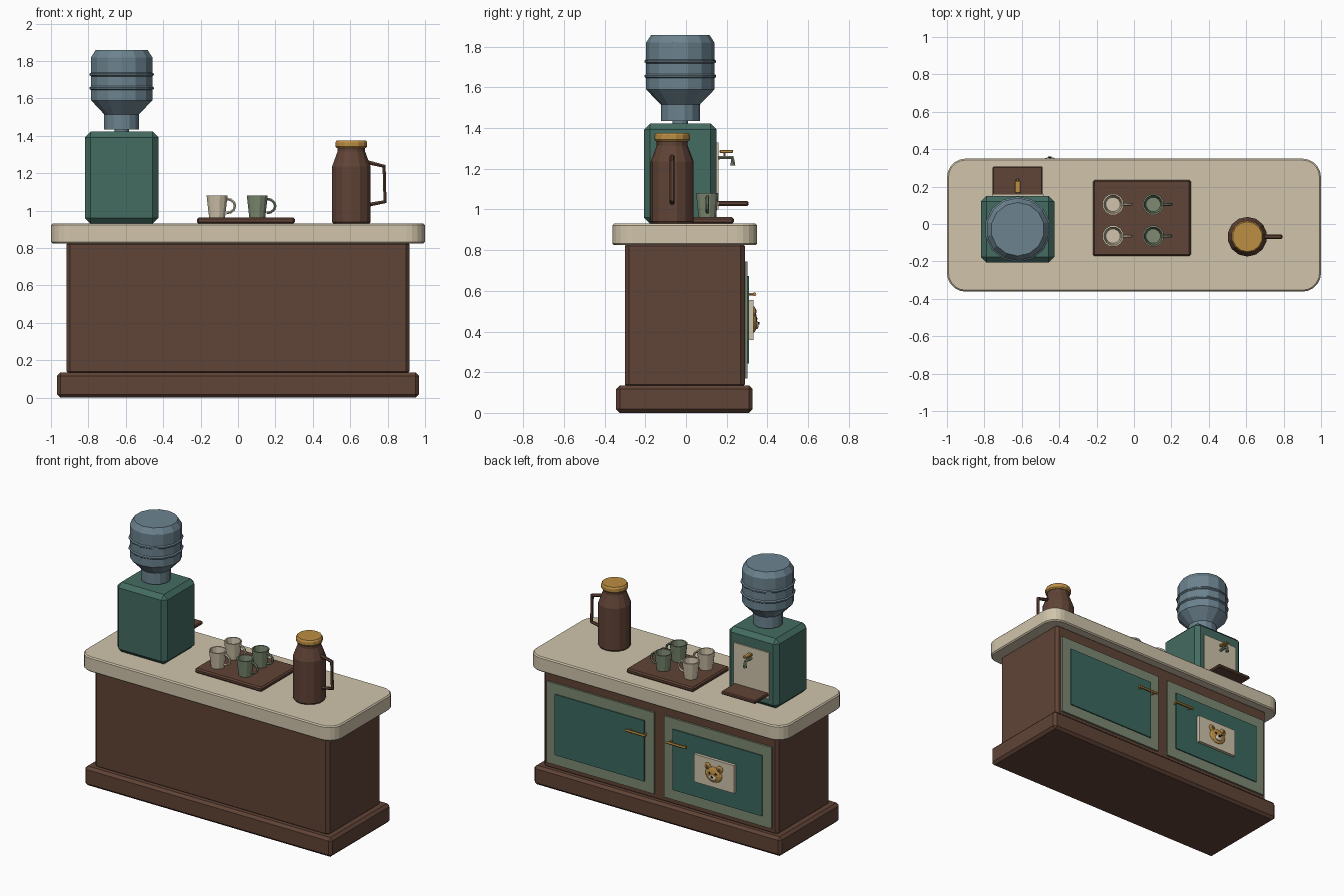
import bpy, bmesh, math
from mathutils import Matrix, Vector

cube = bpy.data.objects.get("Cube")
if cube:
    bpy.data.objects.remove(cube, do_unlink=True)


def material(name, *rgb):
    """Flat colour from 0-255 screen values, stored as linear."""
    lin = [((c / 255 + 0.055) / 1.055) ** 2.4 for c in rgb] + [1]
    m = bpy.data.materials.new(name)
    m.use_nodes = True
    m.diffuse_color = lin
    bsdf = next(n for n in m.node_tree.nodes if n.type == 'BSDF_PRINCIPLED')
    bsdf.inputs["Base Color"].default_value = lin
    return m


BROWN = material("dark wood", 96, 67, 54)
CREAM = material("cream stone", 208, 196, 171)
GREEN = material("dispenser green", 68, 108, 97)
TEAL = material("door teal", 60, 104, 95)
OLIVE = material("sage green", 125, 138, 114)
BLUE = material("bottle blue", 108, 131, 143)
GOLD = material("ochre gold", 188, 142, 68)
DARK = material("near black", 40, 28, 24)


def add(name, bm, mat):
    bmesh.ops.recalc_face_normals(bm, faces=bm.faces[:])
    me = bpy.data.meshes.new(name)
    bm.to_mesh(me)
    bm.free()
    me.materials.append(mat)
    ob = bpy.data.objects.new(name, me)
    bpy.context.collection.objects.link(ob)
    return ob


def box(name, mat, x, y, z, bevel=0, corner=0):
    """Box from (min, max) spans; corner rounds the upright edges."""
    bm = bmesh.new()
    size = [b - a for a, b in (x, y, z)]
    mid = [(a + b) / 2 for a, b in (x, y, z)]
    bmesh.ops.create_cube(bm, size=1, matrix=Matrix.Translation(mid) @ Matrix.Diagonal((*size, 1)))
    if corner:
        upright = [e for e in bm.edges if abs(e.verts[0].co.z - e.verts[1].co.z) > 1e-4]
        bmesh.ops.bevel(bm, geom=upright, offset=corner, segments=5, profile=0.5, affect='EDGES')
    if bevel:
        edges = bm.edges[:]
        if corner:
            edges = [e for e in edges if abs(e.verts[0].co.z - e.verts[1].co.z) < 1e-4]
        bmesh.ops.bevel(bm, geom=edges, offset=bevel, segments=1, affect='EDGES')
    return add(name, bm, mat)


def lathe(name, mat, profile, at, sides=12):
    """Spin (radius, height) points about the vertical; both ends are capped."""
    bm = bmesh.new()
    rings = []
    for r, z in profile:
        rings.append([bm.verts.new((at[0] + r * math.cos(a), at[1] + r * math.sin(a), z))
                      for a in (math.tau * (i + 0.5) / sides for i in range(sides))])
    for low, high in zip(rings, rings[1:]):
        for i in range(sides):
            j = (i + 1) % sides
            bm.faces.new((low[i], low[j], high[j], high[i]))
    bm.faces.new(rings[0])
    bm.faces.new(rings[-1])
    return add(name, bm, mat)


def tube(name, mat, points, radius, resolution=1):
    """Round bar along a path, turned into a mesh."""
    cu = bpy.data.curves.new(name + " path", 'CURVE')
    cu.dimensions = '3D'
    cu.bevel_depth = radius
    cu.bevel_resolution = resolution
    cu.use_fill_caps = True
    sp = cu.splines.new('POLY')
    sp.points.add(len(points) - 1)
    for p, co in zip(sp.points, points):
        p.co = (*co, 1)
    tmp = bpy.data.objects.new(name + " path", cu)
    bpy.context.collection.objects.link(tmp)
    bpy.context.view_layer.update()
    me = bpy.data.meshes.new_from_object(tmp.evaluated_get(bpy.context.evaluated_depsgraph_get()))
    bpy.data.objects.remove(tmp, do_unlink=True)
    bm = bmesh.new()
    bm.from_mesh(me)
    bpy.data.meshes.remove(me)
    for f in bm.faces:
        f.material_index = 0
        f.smooth = False
    return add(name, bm, mat)


def ball(name, mat, at, scale):
    bm = bmesh.new()
    bmesh.ops.create_uvsphere(bm, u_segments=12, v_segments=8, radius=1,
                              matrix=Matrix.Translation(at) @ Matrix.Diagonal((*scale, 1)))
    return add(name, bm, mat)


# Counter body
box("plinth", BROWN, (-0.967, 0.967), (-0.343, 0.328), (0, 0.135), 0.018)
box("cabinet", BROWN, (-0.917, 0.917), (-0.301, 0.289), (0.12, 0.84), 0.02)
box("countertop", CREAM, (-1, 1), (-0.362, 0.35), (0.825, 0.93), 0.008, 0.1)

# Cabinet doors with raised panels and bar handles on the back
for side, label in ((1, "left"), (-1, "right")):
    def span(a, b):
        return tuple(sorted((side * a, side * b)))
    box(label + "_door_frame", OLIVE, span(0.04, 0.88), (0.28, 0.302), (0.17, 0.745))
    box(label + "_door_panel", TEAL, span(0.11, 0.81), (0.3, 0.31), (0.243, 0.672))
    tube(label + "_door_handle", GOLD, [(side * 0.08, 0.337, 0.583), (side * 0.235, 0.337, 0.583)], 0.009)
    for x in (0.1, 0.215):
        tube(label + "_handle_post", GOLD, [(side * x, 0.3, 0.583), (side * x, 0.337, 0.583)], 0.006)

# Bear plaque
bx = -0.45
box("plaque", CREAM, (bx - 0.157, bx + 0.157), (0.305, 0.331), (0.358, 0.555))
ball("bear_head", GOLD, (bx, 0.333, 0.45), (0.066, 0.016, 0.055))
ball("bear_muzzle", CREAM, (bx, 0.347, 0.432), (0.029, 0.01, 0.021))
ball("bear_nose", DARK, (bx, 0.357, 0.441), (0.01, 0.005, 0.007))
for s in (-1, 1):
    ball("bear_ear", GOLD, (bx + s * 0.047, 0.333, 0.498), (0.025, 0.011, 0.025))
    ball("bear_inner_ear", BROWN, (bx + s * 0.047, 0.342, 0.498), (0.013, 0.004, 0.013))
    ball("bear_eye", DARK, (bx + s * 0.024, 0.346, 0.462), (0.007, 0.005, 0.007))

# Water dispenser
wx, wy = -0.622, -0.028
box("dispenser_body", GREEN, (wx - 0.196, wx + 0.196), (wy - 0.179, wy + 0.179), (0.93, 1.422), 0.03)
box("dispenser_panel", CREAM, (wx - 0.138, wx + 0.138), (0.145, 0.16), (1.0, 1.328))
box("drip_tray", BROWN, (wx - 0.134, wx + 0.134), (0.14, 0.307), (1.018, 1.042), 0.006)
tube("tap_spout", OLIVE, [(wx, 0.15, 1.255), (wx, 0.227, 1.255), (wx, 0.231, 1.235)], 0.01)
lathe("tap_nozzle", OLIVE, [(0.014, 1.215), (0.008, 1.245)], (wx, 0.23), 8)
tube("tap_stem", GOLD, [(wx, 0.19, 1.25), (wx, 0.19, 1.285)], 0.006)
box("tap_lever", GOLD, (wx - 0.016, wx + 0.016), (0.165, 0.232), (1.277, 1.293), 0.004)

# Water bottle, with two ribs
lathe("bottle_spigot", BLUE, [(0.04, 1.41), (0.04, 1.45)], (wx, wy))
bottle = [(0.096, 1.435), (0.096, 1.515), (0.168, 1.59)]
for z in (1.655, 1.728):
    bottle += [(0.168, z - 0.01), (0.176, z - 0.004), (0.176, z + 0.004), (0.168, z + 0.01)]
bottle += [(0.168, 1.82), (0.143, 1.858)]
lathe("water_bottle", BLUE, bottle, (wx, wy), 14)

# Serving tray and mugs
box("serving_tray", BROWN, (-0.22, 0.304), (-0.172, 0.235), (0.93, 0.963), 0.009)
mug = [(0.044, 0.962), (0.058, 1.08), (0.049, 1.08), (0.039, 0.975)]
for x, mat, label in ((-0.112, CREAM, "cream"), (0.103, OLIVE, "green")):
    for y in (0.105, -0.065):
        lathe(label + "_mug", mat, mug, (x, y))
        loop = [(x + 0.05 + 0.046 * math.sin(a), y, 1.025 + 0.038 * math.cos(a))
                for a in (math.pi * i / 6 for i in range(7))]
        tube(label + "_mug_handle", mat, loop, 0.008)

# Jug with lid and handle
jx, jy = 0.606, -0.068
lathe("jug_body", BROWN, [(0.098, 0.93), (0.106, 0.94), (0.106, 1.235), (0.076, 1.315), (0.076, 1.34)], (jx, jy), 14)
lathe("jug_lid", GOLD, [(0.08, 1.335), (0.087, 1.343), (0.087, 1.365), (0.08, 1.376)], (jx, jy), 14)
grip = [(0.09, 1.258), (0.175, 1.237), (0.18, 1.048), (0.095, 1.032)]
tube("jug_handle", BROWN, [(jx + dx, jy, z) for dx, z in grip], 0.012)
